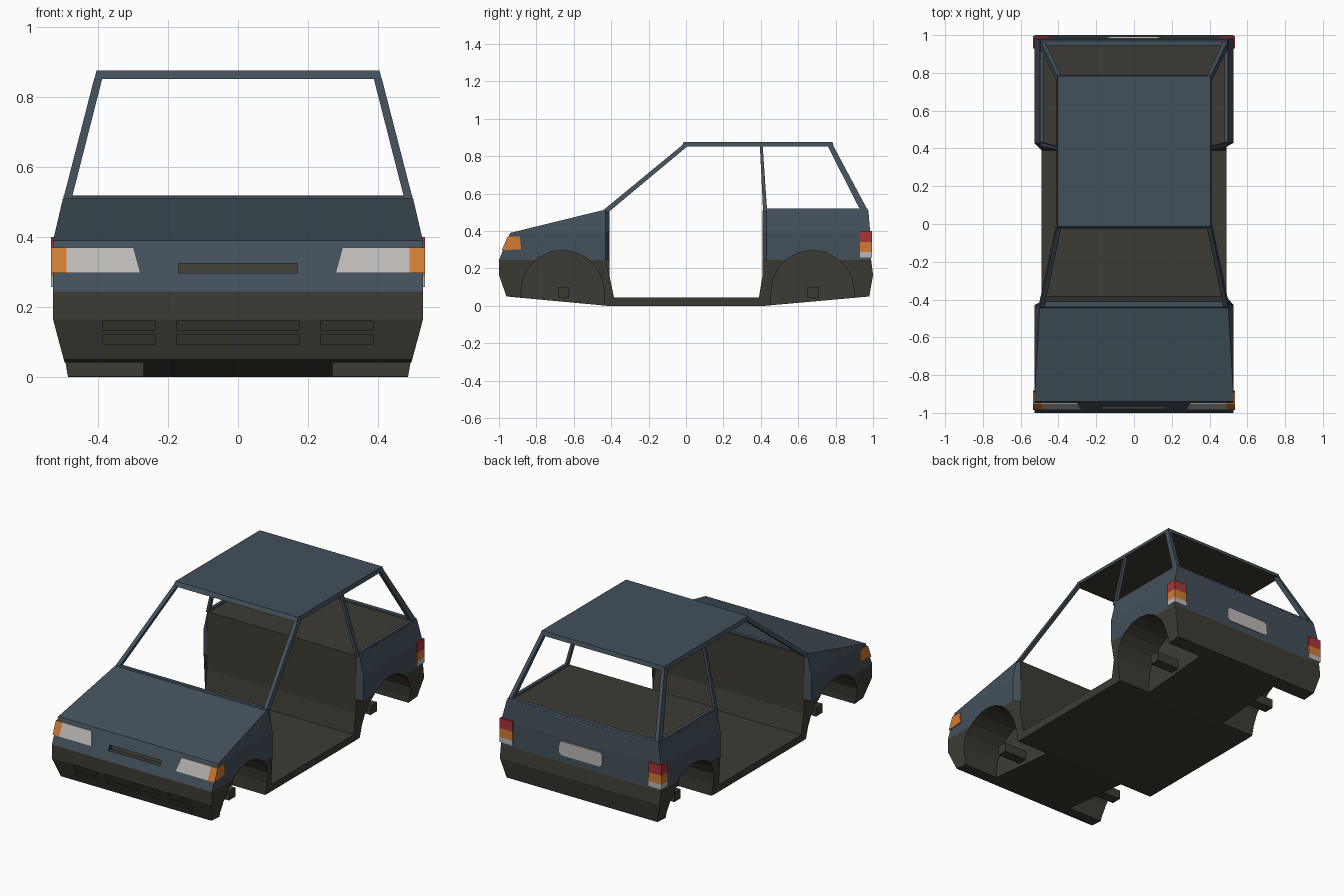
import bpy, bmesh, math
from mathutils import Vector

cube = bpy.data.objects.get("Cube")
if cube:
    bpy.data.objects.remove(cube)


def material(name, rgb, rough=0.6):
    m = bpy.data.materials.new(name)
    m.use_nodes = True
    m.diffuse_color = (*rgb, 1)
    bsdf = m.node_tree.nodes["Principled BSDF"]
    bsdf.inputs["Base Color"].default_value = (*rgb, 1)
    bsdf.inputs["Roughness"].default_value = rough
    return m


BLUE = material("slate blue paint", (0.055, 0.08, 0.102))
DARK = material("dark grey trim", (0.046, 0.044, 0.034))
WHITE = material("pale grey lens", (0.5, 0.48, 0.465))
ORANGE = material("orange lens", (0.63, 0.2, 0.035))
RED = material("red lens", (0.4, 0.035, 0.04))


def loft(bm, a, b):
    """Join two matching loops of points into a closed solid."""
    va, vb = [bm.verts.new(p) for p in a], [bm.verts.new(p) for p in b]
    n = len(va)
    bm.faces.new(va)
    bm.faces.new(vb[::-1])
    for i in range(n):
        j = (i + 1) % n
        bm.faces.new((va[i], vb[i], vb[j], va[j]))


def finish(name, bm, *mats):
    bmesh.ops.recalc_face_normals(bm, faces=bm.faces)
    me = bpy.data.meshes.new(name)
    bm.to_mesh(me)
    bm.free()
    ob = bpy.data.objects.new(name, me)
    bpy.context.collection.objects.link(ob)
    for m in mats:
        me.materials.append(m)
    return ob


def solid(name, a, b, mat):
    bm = bmesh.new()
    loft(bm, a, b)
    return finish(name, bm, mat)


def pair(name, a, b, mat):
    """The same solid on the left and on the right."""
    for side, s in (("left", 1), ("right", -1)):
        solid(f"{side}_{name}", [(s * x, y, z) for x, y, z in a],
              [(s * x, y, z) for x, y, z in b], mat)


def across(profile, x):
    return [(x, y, z) for y, z in profile]


def rect(x0, x1, y0, y1, z):
    return [(x0, y0, z), (x1, y0, z), (x1, y1, z), (x0, y1, z)]


def lerp_table(table, t):
    for (a, u), (b, v) in zip(table, table[1:]):
        if t <= b:
            return u + (v - u) * (t - a) / (b - a)
    return table[-1][1]


def half_width(z):
    return lerp_table([(0, .485), (.05, .497), (.165, .528), (.39, .528), (.51, .5)], z)


def nose(z):
    return lerp_table([(.05, -.96), (.165, -1), (.245, -1), (.39, -.94)], z)


# Body shell: a side profile stretched across, then shaped to its width by height
SIDE = [(-.96, .05), (-1, .165), (-1, .245), (-.94, .39), (-.45, .51), (-.41, .51),
        (-.41, .165), (-.385, .045), (.39, .045), (.41, .165), (.41, .51), (.975, .51),
        (.985, .39), (.99, .245), (1, .165), (.98, .05), (.42, 0), (-.42, 0)]
bm = bmesh.new()
loft(bm, across(SIDE, -1), across(SIDE, 1))
cuts = [((0, 0, z), (0, 0, 1)) for z in (.165, .245, .39)]
cuts += [((0, y, 0), (0, 1, 0)) for y in (-.43, .43)]
for co, no in cuts:
    bmesh.ops.bisect_plane(bm, geom=bm.verts[:] + bm.edges[:] + bm.faces[:],
                           dist=1e-5, plane_co=co, plane_no=no)
for v in bm.verts:
    w = half_width(v.co.z)
    if abs(v.co.y) < .42:
        w = min(w, .49)
    v.co.x = math.copysign(w, v.co.x)
body = finish("body_shell", bm, BLUE, DARK)

# Wheel arches, bonnet slot and bumper slots
AXLES = (-.66, .677)
bm = bmesh.new()
for yc in AXLES:
    arch = [(yc + .222 * math.cos(math.pi * i / 10), .075 + .222 * math.sin(math.pi * i / 10))
            for i in range(11)]
    arch += [(yc - .222, -.1), (yc + .222, -.1)]
    for s in (-1, 1):
        loft(bm, across(arch, s * .27), across(arch, s * .7))


def slot(x0, x1, z0, z1, depth):
    p = [(-1.05, z0), (-1.05, z1), (nose(z1) + depth, z1), (nose(z0) + depth, z0)]
    loft(bm, across(p, x0), across(p, x1))


slot(-.17, .17, .297, .325, .03)
for z in (.093, .133):
    for x0, x1 in ((-.385, -.235), (-.175, .175), (.235, .385)):
        slot(x0, x1, z, z + .027, .012)
cutter = finish("opening_cutter", bm)
cutter.hide_render = True
mod = body.modifiers.new("openings", 'BOOLEAN')
mod.operation, mod.solver, mod.object = 'DIFFERENCE', 'EXACT', cutter
bpy.context.view_layer.objects.active = body
bpy.ops.object.modifier_apply(modifier=mod.name)
bpy.data.objects.remove(cutter)

# Trim colour: skirts, cabin walls, rear deck, wheel wells and slot
bm = bmesh.new()
bm.from_mesh(body.data)
for f in bm.faces:
    c, n = f.calc_center_bounds(), f.normal
    skirt = c.z < (.245 if abs(c.y) > .66 else .165)
    cabin = abs(c.y) < .413
    deck = c.y > .3 and n.z > .9
    well = .26 < abs(c.x) < .5 and c.z < .32 and min(
        math.hypot(c.y - y, c.z - .075) for y in AXLES) < .224
    recess = abs(c.x) < .2 and c.y < -.85 and .28 < c.z < .34 and c.y > nose(c.z) + .006
    f.material_index = int(skirt or cabin or deck or well or recess)
bm.to_mesh(body.data)
bm.free()

# Axle stubs in the wheel wells
for label, y in (("front", -.655), ("rear", .68)):
    pair(f"{label}_axle_stub", rect(.25, .42, y - .03, y + .03, .045),
         rect(.25, .42, y - .03, y + .03, .1), DARK)

# Roof panel with a dark lining underneath
roof = solid("roof", rect(-.41, .41, -.025, .79, .852), rect(-.404, .404, -.012, .783, .876), BLUE)
roof.data.materials.append(DARK)
for f in roof.data.polygons:
    f.material_index = int(f.normal.z < -.9)

# Pillars
pair("front_pillar", rect(.476, .5, -.45, -.41, .505), rect(.387, .41, -.025, .01, .855), BLUE)
pair("middle_pillar", rect(.482, .5, .412, .434, .505), rect(.392, .41, .395, .41, .855), BLUE)
pair("rear_pillar", rect(.476, .5, .935, .975, .505), rect(.387, .41, .757, .788, .855), BLUE)

# Window sills
pair("side_sill", rect(.478, .5, .412, .975, .505), rect(.478, .497, .414, .97, .521), BLUE)
solid("rear_sill", rect(-.5, .5, .945, .976, .505), rect(-.497, .497, .945, .97, .519), BLUE)
solid("windscreen_sill", rect(-.5, .5, -.45, -.42, .5), rect(-.498, .498, -.44, -.42, .516), BLUE)

# Headlights, following the slope of the nose
lo, hi = .297, .37
lens = [(nose(lo) - .006, lo), (nose(hi) - .006, hi), (nose(hi) + .02, hi), (nose(lo) + .02, lo)]
inner = [(.278 if z == lo else .298, y, z) for y, z in lens]
pair("headlight", inner, across(lens, .49), WHITE)

# Front indicators wrapping around the corners
indicator = [(nose(lo) - .006, lo), (nose(hi) - .006, hi), (-.888, hi), (-.882, lo + .006)]
pair("front_indicator", across(indicator, .49), across(indicator, .534), ORANGE)

# Tail lights, stacked in three colours
for label, z0, z1, mat in (("reverse_light", .258, .288, WHITE),
                           ("rear_indicator", .288, .34, ORANGE),
                           ("brake_light", .34, .4, RED)):
    pair(label, rect(.45, .534, .93, .994, z0), rect(.45, .534, .93, .994, z1), mat)

# Blank rear plate with clipped corners
cx, cz, k = .142, .042, .014
outline = []
for sx, sz in ((1, 1), (-1, 1), (-1, -1), (1, -1)):
    corner = [(sx * cx, sz * (cz - k)), (sx * (cx - k), sz * cz)]
    outline += corner if sx * sz > 0 else corner[::-1]
solid("rear_plate", [(x, .985, .328 + z) for x, z in outline],
      [(x, .993, .328 + z) for x, z in outline], WHITE)
